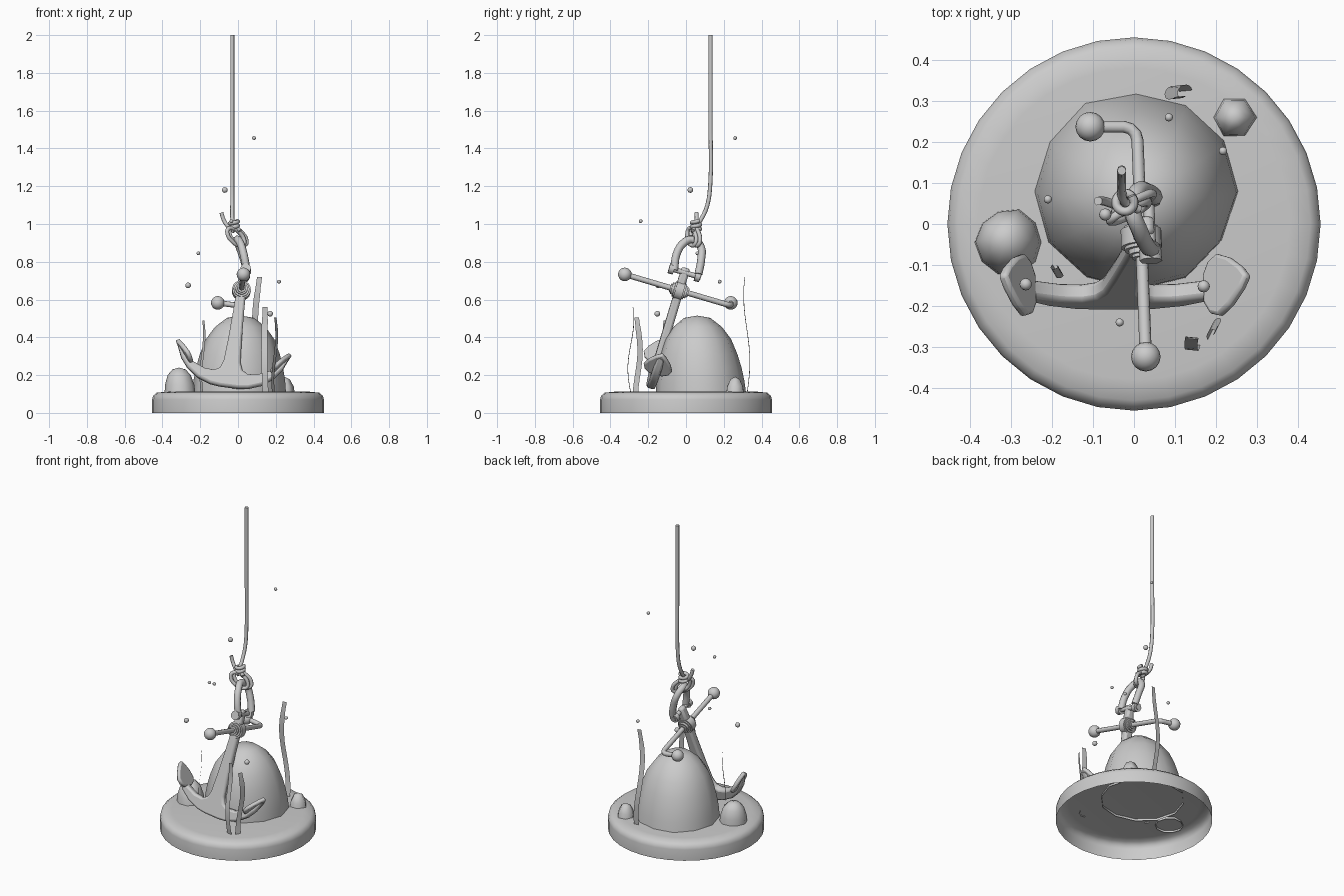
import bpy, bmesh, math, random
from mathutils import Vector, Matrix

if "Cube" in bpy.data.objects:
    bpy.data.objects.remove(bpy.data.objects["Cube"])
random.seed(4)


def make(name, bm, smooth=40, matrix=None):
    bmesh.ops.recalc_face_normals(bm, faces=bm.faces)
    me = bpy.data.meshes.new(name)
    bm.to_mesh(me)
    bm.free()
    ob = bpy.data.objects.new(name, me)
    bpy.context.collection.objects.link(ob)
    if matrix:
        ob.matrix_world = matrix
    bpy.ops.object.select_all(action='DESELECT')
    ob.select_set(True)
    bpy.context.view_layer.objects.active = ob
    bpy.ops.object.shade_smooth_by_angle(angle=math.radians(smooth))
    return ob


def lathe(name, profile, n, center=(0, 0), jitter=0, lean=(0, 0), smooth=40):
    # open-bottomed shape of revolution; the last point is the pole
    bm = bmesh.new()
    wob = [1 + random.uniform(-jitter, jitter) for _ in range(n)]
    rings = []
    z0 = profile[0][1]
    for r, z in profile[:-1]:
        cx, cy = (c + l * (z - z0) for c, l in zip(center, lean))
        rings.append([bm.verts.new((cx + r * wob[i] * math.cos(i * math.tau / n),
                                    cy + r * wob[i] * math.sin(i * math.tau / n), z)) for i in range(n)])
    z = profile[-1][1]
    pole = bm.verts.new((center[0] + lean[0] * (z - z0), center[1] + lean[1] * (z - z0), z))
    for a, b in zip(rings, rings[1:]):
        for i in range(n):
            bm.faces.new((a[i], a[(i + 1) % n], b[(i + 1) % n], b[i]))
    for i in range(n):
        bm.faces.new((rings[-1][i], rings[-1][(i + 1) % n], pole))
    return make(name, bm, smooth)


def tube(name, points, r, matrix=None, curved=True, cyclic=False):
    cu = bpy.data.curves.new(name, 'CURVE')
    cu.dimensions = '3D'
    cu.bevel_depth, cu.bevel_resolution = r, 2
    cu.use_fill_caps, cu.resolution_u = True, 4
    sp = cu.splines.new('BEZIER' if curved else 'POLY')
    pts = sp.bezier_points if curved else sp.points
    pts.add(len(points) - 1)
    for p, co in zip(pts, points):
        if curved:
            p.co = co
            p.handle_left_type = p.handle_right_type = 'AUTO'
        else:
            p.co = (*co, 1)
    for p in sp.points if not curved else []:
        p.radius = 1
    sp.use_cyclic_u = cyclic
    sp.use_smooth = True
    ob = bpy.data.objects.new(name, cu)
    bpy.context.collection.objects.link(ob)
    if matrix:
        ob.matrix_world = matrix
    return ob


def ball(name, center, r, n=12):
    bm = bmesh.new()
    bmesh.ops.create_uvsphere(bm, u_segments=n, v_segments=n * 2 // 3, radius=r)
    return make(name, bm, 60, Matrix.Translation(center))


def plate(name, outline, to3d, thick, bevel, matrix):
    # flat outline thickened along its normal with rounded edges
    bm = bmesh.new()
    front, back = ([bm.verts.new(to3d(a, b, t)) for a, b in outline] for t in (-thick / 2, thick / 2))
    bm.faces.new(front)
    bm.faces.new(back[::-1])
    n = len(outline)
    for i in range(n):
        bm.faces.new((front[i], back[i], back[(i + 1) % n], front[(i + 1) % n]))
    ob = make(name, bm, 50, matrix)
    m = ob.modifiers.new('bevel', 'BEVEL')
    m.width, m.segments, m.limit_method = bevel, 2, 'ANGLE'
    m.angle_limit = math.radians(50)
    return ob


# Hollow round base and rocks
lathe('base', [(.455, 0), (.455, .07), (.45, .09), (.43, .107), (.38, .112), (0, .115)], 32)
lathe('large_rock', [(.242, .1), (.236, .17), (.224, .24), (.206, .31), (.176, .39),
                     (.13, .455), (.07, .503), (0, .515)], 12, (.005, .08), .035, (.02, -.05), 60)
lathe('left_rock', [(.083, .1), (.078, .15), (.062, .2), (.035, .23), (0, .24)], 10,
      (-.305, -.045), .04, (-.05, .05), 60)
lathe('right_rock', [(.054, .1), (.048, .14), (.028, .178), (0, .192)], 6, (.245, .26), .04, (0, 0), 70)

# Tilted anchor frame: local x along arms, y along stock, z up the shank
A = Vector((1, 0, -.13)).normalized()
U = Vector((.13, .3, 1)).normalized()
B = U.cross(A)
O = Vector((-.049, -.19, .135))
M = Matrix((A, B, U)).transposed().to_4x4()
M.translation = O

# Shank and crescent arms in one outline
half = [(.05, .001), (.1, .007), (.17, .033), (.23, .078), (.27, .13), (.3, .205), (.255, .155),
        (.2, .113), (.14, .087), (.09, .083), (.06, .1), (.045, .14), (.037, .25), (.029, .42), (.024, .6), (.016, .665)]
outline = half + [(-x, z) for x, z in half[::-1]]
plate('shank_and_arms', outline, lambda a, b, t: (a, t, b), .046, .012, M)

# Shield-shaped flukes
shield = [(0, -.035), (.02, -.066), (.05, -.078), (.09, -.06), (.13, -.028), (.152, 0)]
shield += [(s, -w) for s, w in shield[-2::-1]]
for side, label in ((-1, 'left'), (1, 'right')):
    def fold(s, w, t, side=side):
        return (side * (.212 + .6 * s - .8 * t), w, .105 + .8 * s + .6 * t)
    plate(label + '_fluke', shield, fold, .024, .008, M)

# Stock with bent end, balls and collar
S = .54
tube('stock', [(0, -.295, S), (0, .25, S), (-.004, .267, S), (-.016, .28, S), (-.033, .285, S),
               (-.115, .285, S)], .015, M, curved=False)
ball('front_stock_ball', M @ Vector((0, -.3, S)), .036, 16)
ball('back_stock_ball', M @ Vector((-.115, .285, S)), .036, 16)
for name, r, d in (('stock_hub', .05, .06), ('stock_collar', .032, .1)):
    bm = bmesh.new()
    bmesh.ops.create_cone(bm, cap_ends=True, segments=16, radius1=r, radius2=r, depth=d)
    bmesh.ops.bevel(bm, geom=[e for e in bm.edges if abs(e.verts[0].co.z - e.verts[1].co.z) < .01],
                    offset=.008, segments=2, affect='EDGES')
    make(name, bm, 40, M @ Matrix.Translation((0, 0, S)) @ Matrix.Rotation(math.pi / 2, 4, 'X'))

# Shackle and its pin
tube('shackle', [(.046, -.062, .755), (.03, -.05, .84), (.012, -.012, .9), (-.004, .035, .918),
                 (.008, .078, .88), (.032, .08, .81), (.05, .066, .735)], .021)
tube('shackle_pin', [(.008, -.085, .64), (.008, .09, .64)], .014, M, curved=False)
for y in (-.072, .072):
    tube('shackle_eye', [(.008, y - .014, .64), (.008, y + .014, .64)], .028, M, curved=False)

# Rope, knot loops and loose tail
R = .011
tube('rope', [(-.03, .13, 2), (-.03, .13, 1.5), (-.03, .129, 1.22), (-.03, .113, 1.1),
              (-.03, .083, 1.03), (-.024, .055, .99), (.012, .035, .965)], R)
for k, (dx, dy) in enumerate(((0, 0), (.012, .02))):
    tube('rope_loop', [(-.012 + dx + .043 * math.cos(a) - .016 * math.sin(a),
                        .03 + dy + .024 * math.cos(a), .932 + .045 * math.sin(a) - .012 * math.cos(a))
                       for a in (i * math.tau / 8 for i in range(8))], R, cyclic=True)
tube('knot_coil', [(-.022 + .022 * math.cos(i * math.pi / 4), .053 + .022 * math.sin(i * math.pi / 4),
                    .968 + i * .0028) for i in range(18)], R)
tube('rope_tail', [(-.02, .035, .96), (-.055, .05, .99), (-.075, .056, 1.02), (-.088, .056, 1.06)], R)


# Wavy flat seaweed ribbons
def seaweed(x, y, top, angle, wave, sway, width=.032):
    bm = bmesh.new()
    d = Vector((math.cos(angle), math.sin(angle), 0))
    n = Vector((-d.y, d.x, 0))
    prev = None
    for i in range(13):
        t = i / 12
        c = Vector((x, y, .105 + (top - .105) * t)) + n * wave * math.sin(t * 5.5) + d * sway * math.cos(t * 5)
        w = width / 2 * (1 if i < 11 else .85)
        cur = [bm.verts.new(c - d * w), bm.verts.new(c + d * w)]
        if prev:
            bm.faces.new((prev[0], prev[1], cur[1], cur[0]))
        prev = cur
    make('seaweed', bm, 60)


seaweed(.108, .322, .72, .1, .016, .018)
seaweed(.142, -.292, .56, -.1, -.016, .003)
seaweed(.194, -.255, .505, 1.1, .008, -.014)
seaweed(-.188, -.115, .49, 2.1, .009, .006, .026)

# Bubbles
for x, y, z, r in ((.085, .26, 1.455, .01), (-.07, .023, 1.18, .015), (-.035, -.24, 1.015, .01),
                   (-.21, .06, .845, .01), (.217, .178, .695, .01), (-.264, -.147, .675, .015),
                   (.17, -.152, .525, .015)):
    ball('bubble', (x, y, z), r)
